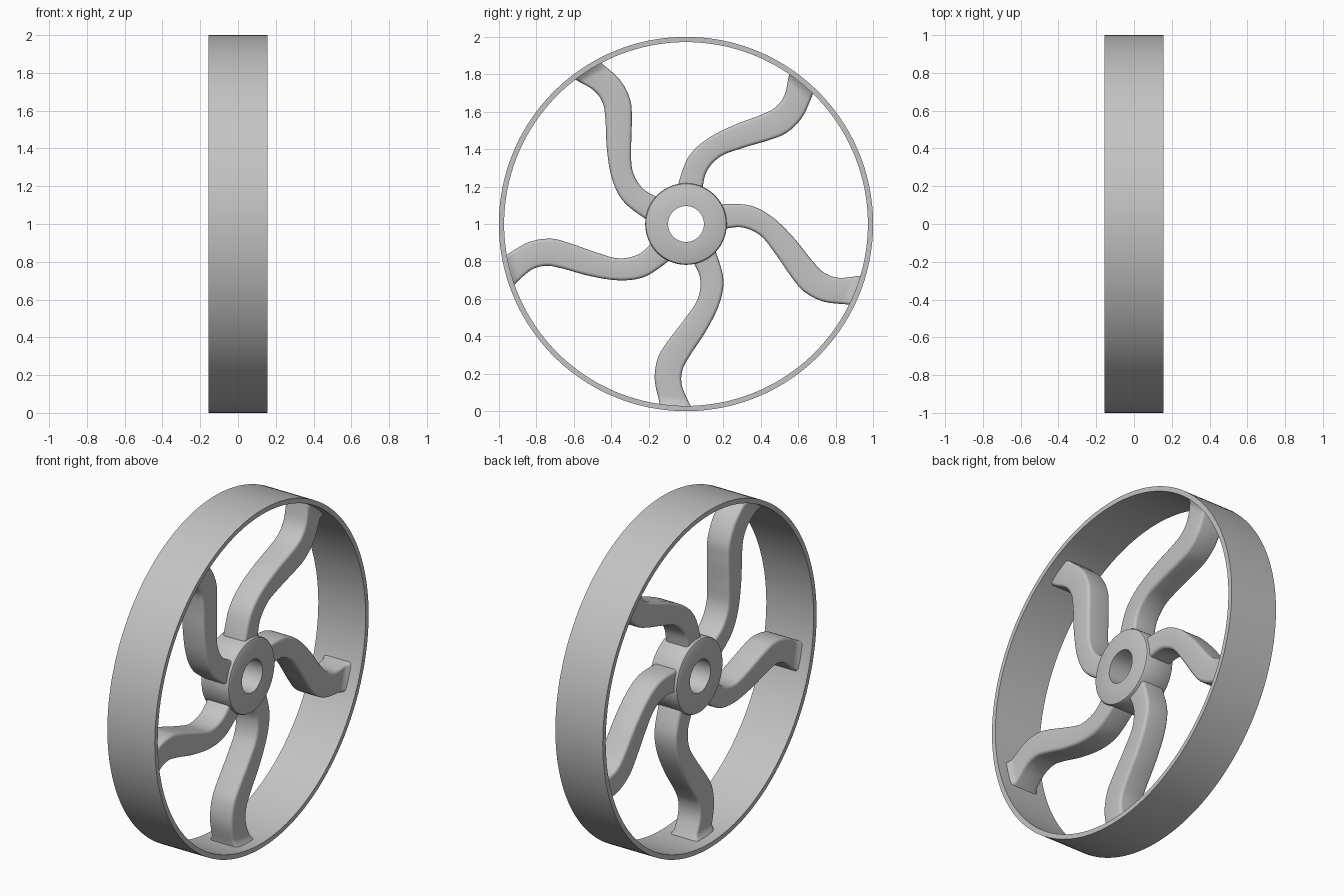
import bpy, bmesh, math
from mathutils import Vector, Matrix

if "Cube" in bpy.data.objects:
    bpy.data.objects.remove(bpy.data.objects["Cube"], do_unlink=True)

grey = bpy.data.materials.new("light grey")
grey.use_nodes = True
COLOUR = (0.55, 0.55, 0.55, 1)
grey.diffuse_color = COLOUR
grey.node_tree.nodes["Principled BSDF"].inputs["Base Color"].default_value = COLOUR


def loft(name, rings, closed):
    """Skin a list of equal point rings; closed joins the last ring to the first."""
    bm = bmesh.new()
    loops = [[bm.verts.new(p) for p in ring] for ring in rings]
    pairs = list(zip(loops, loops[1:]))
    if closed:
        pairs.append((loops[-1], loops[0]))
    for a, b in pairs:
        for i in range(len(a)):
            j = (i + 1) % len(a)
            bm.faces.new((a[i], a[j], b[j], b[i]))
    if not closed:
        bm.faces.new(loops[0])
        bm.faces.new(loops[-1])
    bmesh.ops.recalc_face_normals(bm, faces=bm.faces)
    mesh = bpy.data.meshes.new(name)
    bm.to_mesh(mesh)
    bm.free()
    mesh.materials.append(grey)
    obj = bpy.data.objects.new(name, mesh)
    bpy.context.collection.objects.link(obj)
    bpy.ops.object.select_all(action='DESELECT')
    obj.select_set(True)
    bpy.context.view_layer.objects.active = obj
    bpy.ops.object.shade_smooth_by_angle(angle=math.radians(35))
    return obj


def rounded_rect(u0, u1, v0, v1, r, steps=4):
    """Outline of a rectangle with rounded corners."""
    corners = [(u1 - r, v1 - r), (u0 + r, v1 - r), (u0 + r, v0 + r), (u1 - r, v0 + r)]
    points = []
    for k, (u, v) in enumerate(corners):
        for s in range(steps + 1):
            a = math.pi / 2 * (k + s / steps)
            points.append((u + r * math.cos(a), v + r * math.sin(a)))
    return points


def lathe(name, profile, segments):
    """Turn an (x, radius) profile about the axle."""
    angles = [2 * math.pi * i / segments for i in range(segments)]
    rings = [[(x, r * math.cos(a), r * math.sin(a)) for x, r in profile] for a in angles]
    obj = loft(name, rings, True)
    obj.location.z = 1
    return obj


def smooth_path(points, steps=8):
    """Catmull-Rom curve through 2D points."""
    p = [Vector(q) for q in points]
    p = [2 * p[0] - p[1]] + p + [2 * p[-1] - p[-2]]
    out = []
    for a, b, c, d in zip(p, p[1:], p[2:], p[3:]):
        for s in range(steps):
            t = s / steps
            out.append(0.5 * (2 * b + (c - a) * t + (2 * a - 5 * b + 4 * c - d) * t ** 2
                              + (3 * b - a - 3 * c + d) * t ** 3))
    return out + [p[-2]]


# Thin rim and bored hub
lathe("rim", [(-0.155, 0.972), (0.155, 0.972), (0.155, 1), (-0.155, 1)], 160)
b = 0.012
lathe("hub", [(-0.093, 0.096), (0.093, 0.096), (0.093, 0.218 - b), (0.093 - b / 3, 0.218 - b / 3),
              (0.093 - b, 0.218), (b - 0.093, 0.218), (b / 3 - 0.093, 0.218 - b / 3),
              (-0.093, 0.218 - b)], 96)

# S-shaped spoke: its two edges in the wheel plane, from hub to rim
edge_a = smooth_path([(.13, -.10), (.165, -.165), (.20, -.30), (.177, -.43), (.107, -.572),
                      (.02, -.705), (-.02, -.785), (-.02, -.87), (.03, -.982)])
edge_b = smooth_path([(.01, -.15), (.04, -.205), (.076, -.295), (.063, -.40), (-.005, -.505),
                      (-.10, -.63), (-.15, -.715), (-.167, -.83), (-.138, -.972)])
rings = []
for pa, pb in zip(edge_a, edge_b):
    radius = (pa.length + pb.length) / 2
    flare = max(0, min(1, (radius - 0.94) / 0.035))      # fillet into the rim
    half = 0.075 + 0.02 * flare ** 2
    side = pa - pb
    width = side.length
    side.normalize()
    outline = rounded_rect(0, width, -half, half, 0.018)
    rings.append([(v, *(pb + side * u)) for u, v in outline])

for k in range(5):
    turn = Matrix.Rotation(math.radians(72 * k), 3, 'X')
    spoke = loft("spoke_%d" % (k + 1), [[turn @ Vector(q) for q in ring] for ring in rings], False)
    spoke.location.z = 1
